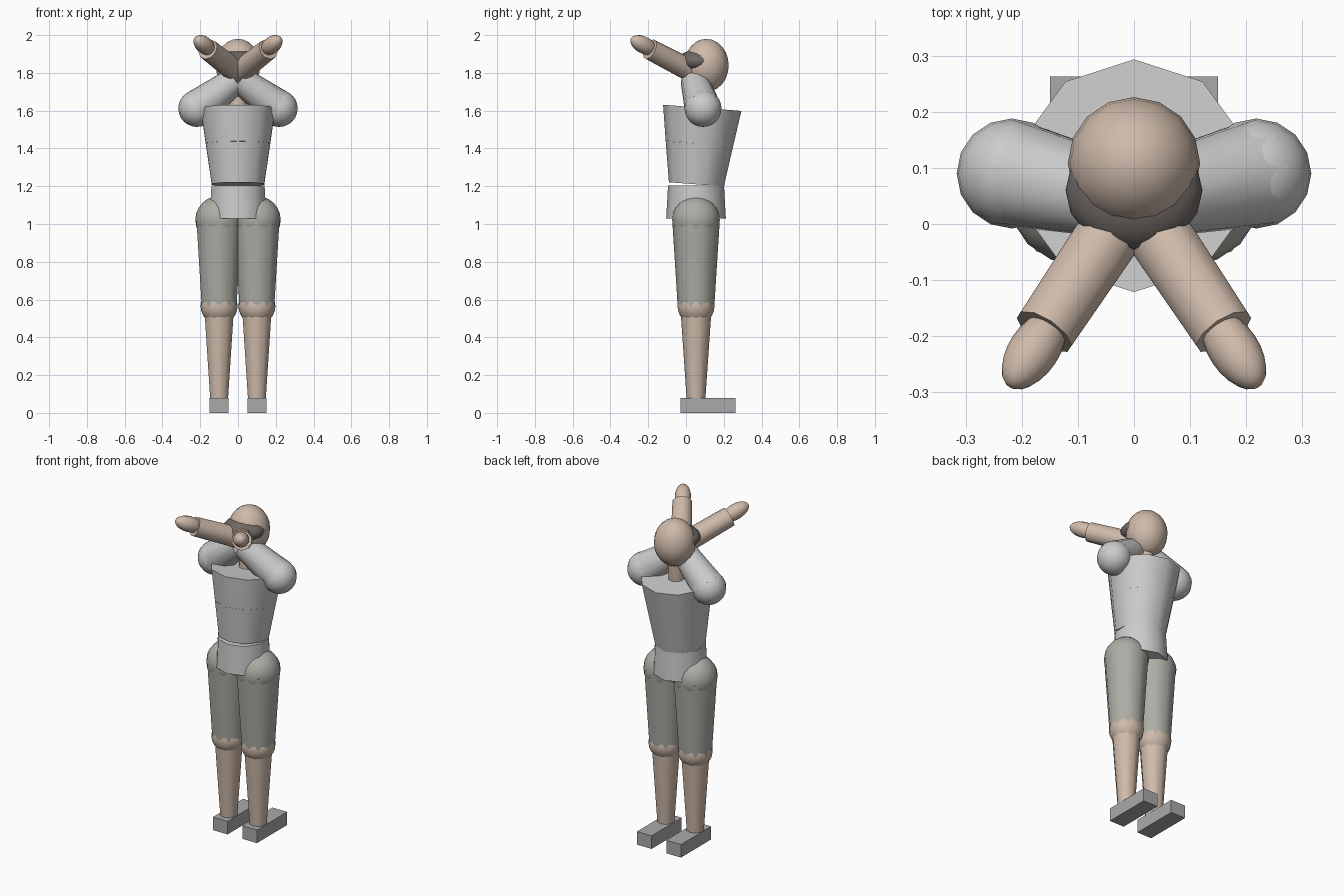
import bpy, bmesh, math
from mathutils import Vector, Matrix

if "Cube" in bpy.data.objects:
    bpy.data.objects.remove(bpy.data.objects["Cube"])


def material(name, rgb):
    m = bpy.data.materials.new(name)
    m.diffuse_color = (*rgb, 1)
    m.use_nodes = True
    m.node_tree.nodes["Principled BSDF"].inputs["Base Color"].default_value = m.diffuse_color
    return m


SKIN = material("skin", (0.62, 0.49, 0.40))
CLOTH = material("shorts_cloth", (0.42, 0.42, 0.38))
SHOE = material("shoe_grey", (0.40, 0.40, 0.41))
DARK = material("dark_band", (0.16, 0.14, 0.13))


def finish(bm, name, mat, smooth=True):
    me = bpy.data.meshes.new(name)
    bm.to_mesh(me)
    bm.free()
    ob = bpy.data.objects.new(name, me)
    bpy.context.collection.objects.link(ob)
    if mat:
        me.materials.append(mat)
    if smooth:
        bpy.ops.object.select_all(action='DESELECT')
        ob.select_set(True)
        bpy.context.view_layer.objects.active = ob
        bpy.ops.object.shade_smooth_by_angle(angle=math.radians(40))
    return ob


def limb(name, a, b, r1, r2, mat=None):
    """Ten-sided tapered cylinder from point a to point b."""
    a, b = Vector(a), Vector(b)
    d = b - a
    bm = bmesh.new()
    mtx = Matrix.Translation((a + b) / 2) @ d.to_track_quat('Z', 'Y').to_matrix().to_4x4()
    bmesh.ops.create_cone(bm, cap_ends=True, segments=10, radius1=r1, radius2=r2,
                          depth=d.length, matrix=mtx)
    return finish(bm, name, mat)


def ball(name, c, radii, mat=None, axis=(0, 0, 1)):
    """Ellipsoid with its third radius along the axis."""
    bm = bmesh.new()
    mtx = (Matrix.Translation(c) @ Vector(axis).to_track_quat('Z', 'Y').to_matrix().to_4x4()
           @ Matrix.Diagonal((*radii, 1)))
    bmesh.ops.create_uvsphere(bm, u_segments=16, v_segments=12, radius=1, matrix=mtx)
    return finish(bm, name, mat)


def box(name, lo, hi, mat=None):
    lo, hi = Vector(lo), Vector(hi)
    bm = bmesh.new()
    bmesh.ops.create_cube(bm, size=1, matrix=Matrix.Translation((lo + hi) / 2)
                          @ Matrix.Diagonal((*(hi - lo), 1)))
    return finish(bm, name, mat, smooth=False)


# Trunk: pelvis, then abdomen and chest leaning slightly back
limb("pelvis", (0, 0.053, 1.03), (0, 0.053, 1.205), 0.158, 0.148)
limb("abdomen", (0, 0.055, 1.21), (0, 0.071, 1.425), 0.146, 0.179)
limb("chest", (0, 0.071, 1.425), (0, 0.086, 1.615), 0.179, 0.208)

# Neck, head and dark band across the face
limb("neck", (0, 0.09, 1.60), (0, 0.10, 1.76), 0.048, 0.048, SKIN)
ball("head", (0, 0.108, 1.84), (0.118, 0.118, 0.14), SKIN)
ball("face_band", (0, 0.06, 1.862), (0.122, 0.106, 0.06), DARK)

for side, s in (("left", -1), ("right", 1)):
    # Leg
    x = 0.1 * s
    y = 0.053
    box(side + "_foot", (x - 0.05, -0.03, 0), (x + 0.05, 0.263, 0.08), SHOE)
    limb(side + "_shin", (x, y, 0.08), (x, y, 0.56), 0.05, 0.083, SKIN)
    ball(side + "_knee", (x, y, 0.565), (0.098, 0.098, 0.098), SKIN)
    limb(side + "_thigh", (x, y, 0.565), (x, y, 1.02), 0.097, 0.126, CLOTH)
    ball(side + "_hip", (x, y, 1.022), (0.126, 0.126, 0.126), CLOTH)
    # Raised arm, folded in front of the face
    shoulder = Vector((0.218 * s, 0.09, 1.612))
    elbow = Vector((0.005 * s, 0.042, 1.768))
    fore = Vector((0, 0.048, 1.80))
    wrist = Vector((0.16 * s, -0.192, 1.925))
    ball(side + "_shoulder", shoulder, (0.098, 0.098, 0.098))
    limb(side + "_upper_arm", shoulder, elbow, 0.098, 0.072)
    limb(side + "_forearm", fore, wrist, 0.062, 0.057, SKIN)
    ball(side + "_hand", (0.178 * s, -0.224, 1.947), (0.045, 0.045, 0.085),
         SKIN, wrist - fore)
